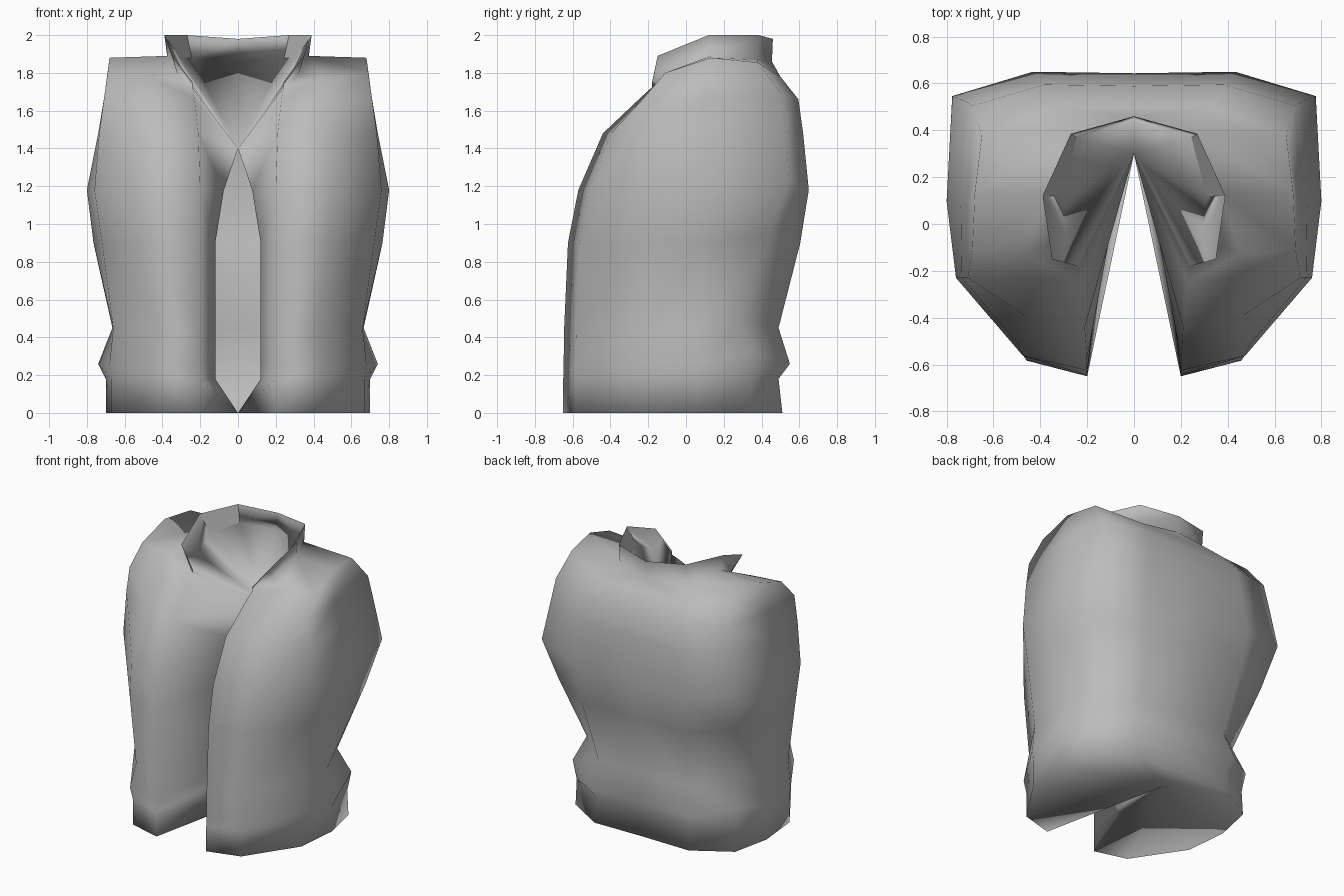
import bpy
import bmesh

default_cube = bpy.data.objects.get("Cube")
if default_cube:
    bpy.data.objects.remove(default_cube, do_unlink=True)

# Single plain cloth colour
cloth = bpy.data.materials.new("grey_cloth")
cloth.use_nodes = True
shade = (0.5, 0.5, 0.5, 1.0)
cloth.diffuse_color = shade
cloth.node_tree.nodes["Principled BSDF"].inputs["Base Color"].default_value = shade


def make_half(name, faces):
    """Build the left half from faces given as corner points, then mirror it."""
    bm = bmesh.new()
    corners = {}

    def vert(point):
        key = tuple(round(value, 4) for value in point)
        if key not in corners:
            corners[key] = bm.verts.new(key)
        return corners[key]

    for face in faces:
        made = bm.faces.new([vert(point) for point in face])
        made.smooth = True
    mesh = bpy.data.meshes.new(name)
    bm.to_mesh(mesh)
    bm.free()
    mesh.materials.append(cloth)
    obj = bpy.data.objects.new(name, mesh)
    bpy.context.collection.objects.link(obj)
    mirror = obj.modifiers.new("mirror", "MIRROR")
    mirror.use_axis[0] = True
    mirror.merge_threshold = 0.001


def bridge(lower, upper):
    """Quads between two rows of points that run anticlockwise from above."""
    return [(lower[i], lower[i + 1], upper[i + 1], upper[i])
            for i in range(len(lower) - 1)]


def body_ring(z, opening, width, side, front, back, corner, lift):
    """Half cross-section from the front edge round to the middle of the back."""
    return [(opening, front, z), (width * 0.62, front * 0.9, z),
            (side, -0.23, z), (width, back * 0.15, z),
            (width * (0.67 + 0.3 * corner), back * 0.84 * corner, z + lift),
            (width * 0.54, back, z), (0, back * 0.99, z)]


# Torso sections: height, front edge x, half width, half width ahead of the
# arm, front y, back y, fullness and lift of the back corner
rings = [body_ring(*row) for row in (
    (0, 0.2, 0.7, 0.67, -0.65, 0.51, 0.82, 0),
    (0.18, 0.2, 0.7, 0.67, -0.65, 0.49, 0.82, 0),
    (0.26, 0.2, 0.74, 0.68, -0.648, 0.55, 0.76, 0.06),
    (0.45, 0.2, 0.665, 0.66, -0.645, 0.49, 0.72, 0.04),
    (0.9, 0.2, 0.765, 0.72, -0.625, 0.605, 0.88, 0.04),
    (1.18, 0.2, 0.8, 0.76, -0.57, 0.65, 1, 0.06),
    (1.48, 0.21, 0.74, 0.735, -0.44, 0.62, 1.01, 0.04),
    (1.66, 0.23, 0.71, 0.71, -0.25, 0.595, 1.01, 0.03))]

# Neck seam from the lapel to the middle of the back
neck = [(0.24, -0.18, 1.72), (0.32, -0.06, 1.79), (0.375, 0.13, 1.89),
        (0.265, 0.38, 1.87), (0, 0.455, 1.86)]

# Shoulder row around the top of the torso
shoulder = [neck[0], (0.45, -0.13, 1.77), (0.69, -0.11, 1.8),
            (0.68, 0.13, 1.88), (0.65, 0.38, 1.855), (0.34, 0.5, 1.78),
            (0, 0.5, 1.78)]
rings.append(shoulder)

body = []
for lower, upper in zip(rings, rings[1:]):
    body += bridge(lower, upper)

# Shoulder tops
lapel, front_s, arm_f, arm_m, arm_b, back_s, back_m = shoulder
body += [(lapel, front_s, neck[1]),
         (front_s, arm_f, neck[2], neck[1]),
         (arm_f, arm_m, neck[2]),
         (arm_m, arm_b, neck[3], neck[2]),
         (arm_b, back_s, neck[3]),
         (back_s, back_m, neck[4], neck[3])]

# Stand-up collar
rim = [(0.24, -0.18, 1.75), (0.35, -0.15, 1.89), (0.39, 0.12, 2.0),
       (0.27, 0.385, 2.0), (0, 0.46, 1.98)]
body += bridge(neck, rim)

# Turned-in facings beside the front opening
throat = (0, 0.3, 1.4)
inner = [(0, 0.3, 0), (0.12, 0, 0.18), (0.12, 0, 0.26), (0.12, 0, 0.45),
         (0.12, 0, 0.9), (0.075, 0.1, 1.18), throat]
edge = [ring[0] for ring in rings]
for i in range(len(inner) - 1):
    body.append((inner[i], edge[i], edge[i + 1], inner[i + 1]))
body += [(throat, edge[6], edge[7]), (throat, edge[7], edge[8])]

# Underside
hem = rings[0]
body += [(inner[0], hem[i + 1], hem[i]) for i in range(len(hem) - 1)]
make_half("vest_body", body)

# Lining of the neck, falling from the collar to the throat
base = [neck[0], (0.29, -0.05, 1.8), (0.31, 0.12, 1.88),
        (0.245, 0.37, 1.88), (0, 0.44, 1.86)]
inside = bridge(rim[::-1], base[::-1])
fan = [(throat, base[i], base[i + 1]) for i in range(len(base) - 1)]
side_panel = [tuple(reversed(inside.pop(1)))]
inside = [tuple(reversed(face)) for face in inside]
make_half("neck_lining", fan + [tuple(reversed(face)) for face in inside])
make_half("collar_side_lining", [tuple(reversed(face)) for face in side_panel])
